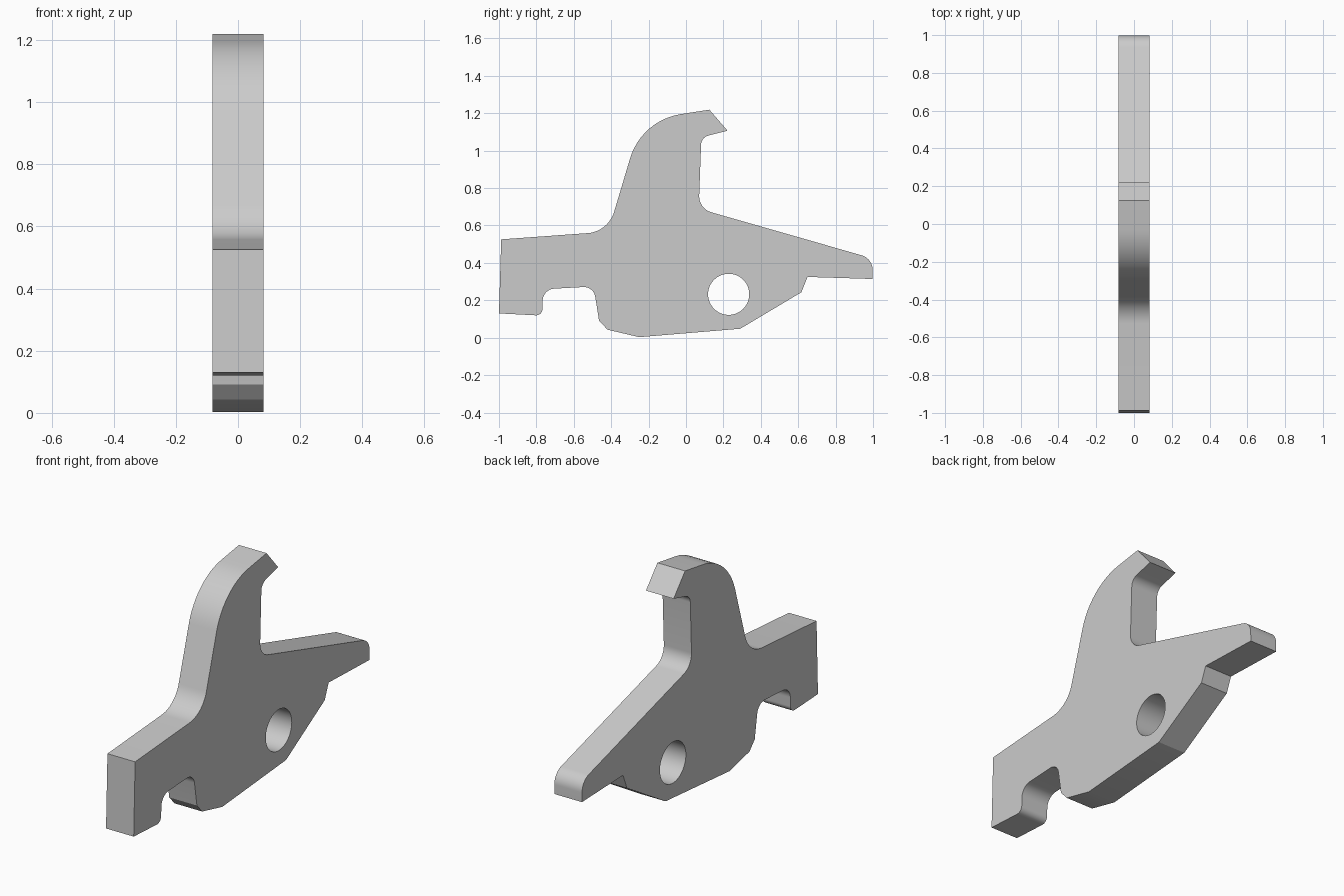
import bpy, bmesh, math
from mathutils import Vector

cube = bpy.data.objects.get("Cube")
if cube:
    bpy.data.objects.remove(cube, do_unlink=True)

HALF = 0.082  # half the plate thickness

# Outline corners: (y, z, distance from corner to start of its rounding)
OUTLINE = [
    (-1.0, 0.13, 0), (-0.768, 0.118, 0.035),                      # front foot
    (-0.765, 0.259, 0.06), (-0.494, 0.274, 0.055),                # bottom notch
    (-0.465, 0.092, 0), (-0.42, 0.043, 0), (-0.25, 0.003, 0),     # belly
    (0.29, 0.048, 0), (0.617, 0.243, 0), (0.65, 0.325, 0),
    (0.998, 0.314, 0), (0.997, 0.424, 0.06),                      # tail tip
    (0.068, 0.69, 0.07), (0.082, 1.071, 0.038),                   # hook throat
    (0.222, 1.107, 0), (0.125, 1.219, 0),                         # hook beak
    (-0.238, 1.163, 0.213), (-0.416, 0.567, 0.11),                # hook back
    (-0.988, 0.526, 0),                                           # front arm
]


def rounded(corners, steps=12):
    """Replace each rounded corner by a tangent arc."""
    points = []
    for i, (y, z, t) in enumerate(corners):
        p = Vector((y, z))
        if not t:
            points.append(p)
            continue
        before = (Vector(corners[i - 1][:2]) - p).normalized()
        after = (Vector(corners[(i + 1) % len(corners)][:2]) - p).normalized()
        half = before.angle(after) / 2
        centre = p + (before + after).normalized() * t / math.cos(half)
        start, end = p + before * t - centre, p + after * t - centre
        sweep = start.angle(end)
        for k in range(steps + 1):
            a = sweep * k / steps
            points.append(centre + (start * math.sin(sweep - a) + end * math.sin(a)) / math.sin(sweep))
    return points


def circle(y, z, r, n=48):
    return [Vector((y + r * math.cos(math.tau * k / n), z + r * math.sin(math.tau * k / n)))
            for k in range(n)]


# Flat plate with pivot hole, then thickness
bm = bmesh.new()
edges = []
for loop in (rounded(OUTLINE), circle(0.228, 0.232, 0.11)):
    verts = [bm.verts.new((-HALF, p.x, p.y)) for p in loop]
    edges += [bm.edges.new((verts[i - 1], verts[i])) for i in range(len(verts))]
bmesh.ops.triangle_fill(bm, use_beauty=True, edges=edges, normal=(-1, 0, 0))
extruded = bmesh.ops.extrude_face_region(bm, geom=bm.faces[:], use_keep_orig=True)
bmesh.ops.translate(bm, vec=(2 * HALF, 0, 0),
                    verts=[g for g in extruded["geom"] if isinstance(g, bmesh.types.BMVert)])
bmesh.ops.recalc_face_normals(bm, faces=bm.faces[:])
mesh = bpy.data.meshes.new("hook_lever")
bm.to_mesh(mesh)
bm.free()

lever = bpy.data.objects.new("hook_lever", mesh)
bpy.context.collection.objects.link(lever)

# Plain grey finish
grey = bpy.data.materials.new("light_grey")
grey.use_nodes = True
color = (0.6, 0.6, 0.6, 1)
grey.diffuse_color = color
grey.node_tree.nodes["Principled BSDF"].inputs["Base Color"].default_value = color
mesh.materials.append(grey)

# Smooth arcs, crisp corners
bpy.ops.object.select_all(action="DESELECT")
lever.select_set(True)
bpy.context.view_layer.objects.active = lever
bpy.ops.object.shade_smooth_by_angle(angle=math.radians(20))
